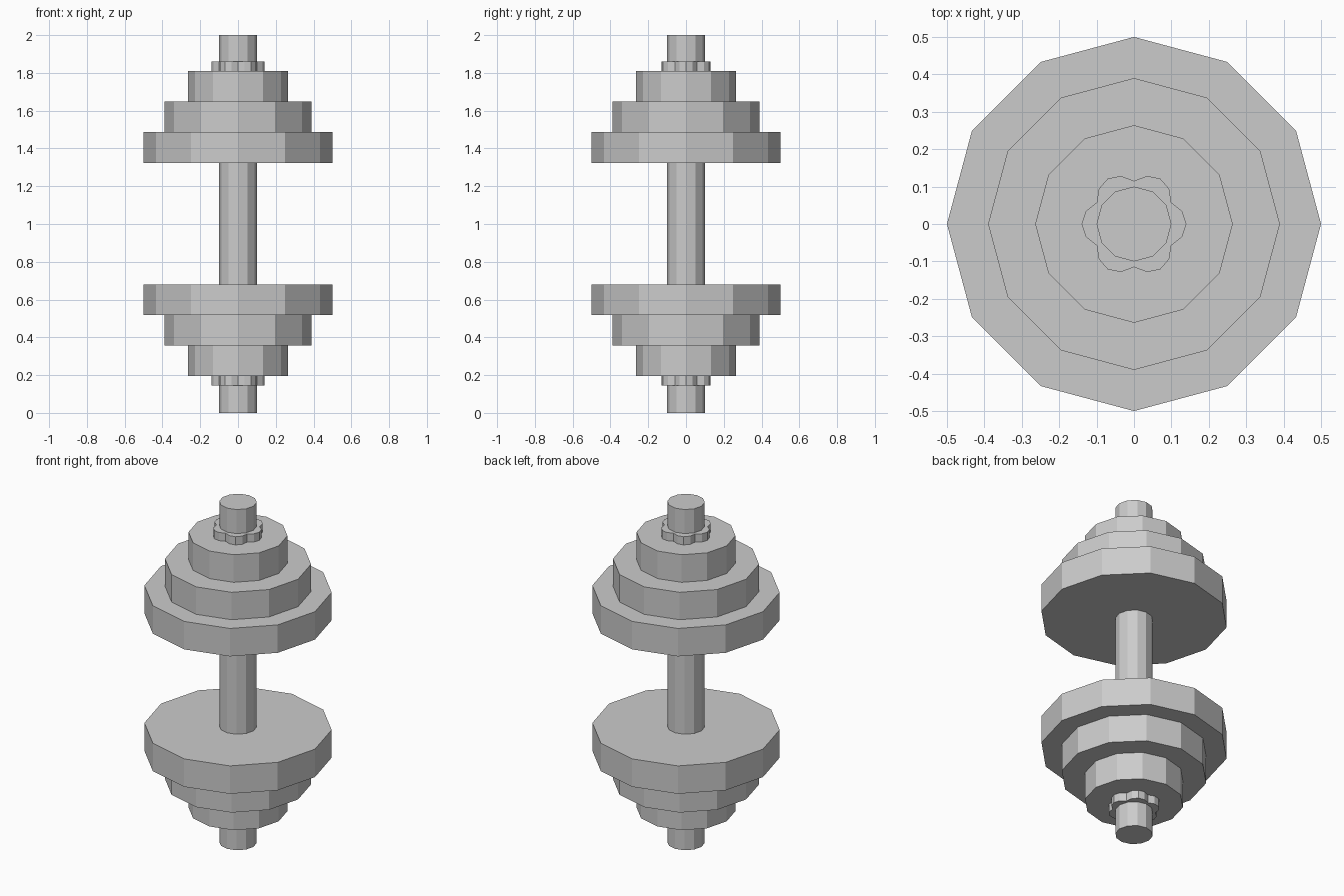
import bpy, bmesh
from math import cos, sin, pi

if "Cube" in bpy.data.objects:
    bpy.data.objects.remove(bpy.data.objects["Cube"])

MID = 1.0025  # height of the mirror plane between the two weight stacks


def prism(name, radii, z0, z1):
    """Flat-faced prism whose corners sit at evenly spaced angles."""
    bm = bmesh.new()
    n = len(radii)
    base = bm.faces.new([bm.verts.new((r * cos(2 * pi * i / n), r * sin(2 * pi * i / n), z0))
                         for i, r in enumerate(radii)])
    top = bmesh.ops.extrude_face_region(bm, geom=[base], use_keep_orig=True)
    bmesh.ops.translate(bm, vec=(0, 0, z1 - z0),
                        verts=[v for v in top["geom"] if isinstance(v, bmesh.types.BMVert)])
    bmesh.ops.recalc_face_normals(bm, faces=bm.faces)
    mesh = bpy.data.meshes.new(name)
    bm.to_mesh(mesh)
    bm.free()
    obj = bpy.data.objects.new(name, mesh)
    bpy.context.collection.objects.link(obj)
    return obj


# Handle bar
prism("bar", [0.1] * 12, 0, 2)

# Weight plates and lobed locking nut, once per end
parts = [
    ("large_plate", [0.5] * 12, 1.324, 1.488),
    ("medium_plate", [0.39] * 12, 1.488, 1.649),
    ("small_plate", [0.264] * 12, 1.649, 1.811),
    ("lock_nut", [0.140, 0.133, 0.115, 0.133] * 6, 1.811, 1.859),
]
for name, radii, z0, z1 in parts:
    prism("upper_" + name, radii, z0, z1)
    prism("lower_" + name, radii, 2 * MID - z1, 2 * MID - z0)
